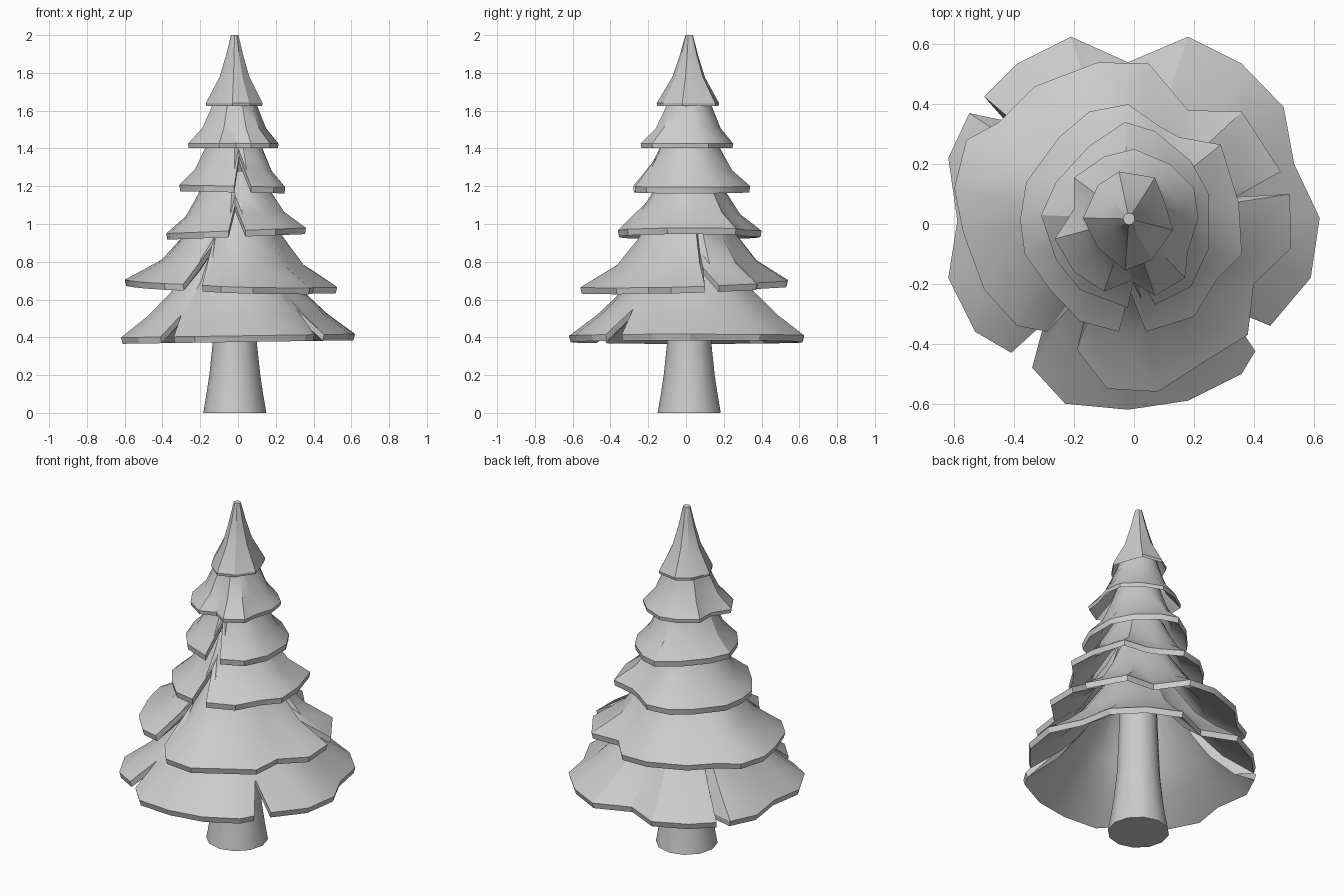
import bpy, bmesh, math

if "Cube" in bpy.data.objects:
    bpy.data.objects.remove(bpy.data.objects["Cube"])

CX, CY = -0.017, 0.017          # trunk axis


def finish(name, bm, angle=30):
    bmesh.ops.recalc_face_normals(bm, faces=bm.faces)
    me = bpy.data.meshes.new(name)
    bm.to_mesh(me)
    bm.free()
    ob = bpy.data.objects.new(name, me)
    bpy.context.collection.objects.link(ob)
    bpy.ops.object.select_all(action='DESELECT')
    ob.select_set(True)
    bpy.context.view_layer.objects.active = ob
    bpy.ops.object.shade_smooth_by_angle(angle=math.radians(angle))
    return ob


def loft(name, rings):
    """Skin a stack of closed rings and cap both ends."""
    bm = bmesh.new()
    vs = [[bm.verts.new(p) for p in ring] for ring in rings]
    n = len(vs[0])
    for a, b in zip(vs, vs[1:]):
        for i in range(n):
            j = (i + 1) % n
            bm.faces.new((a[i], a[j], b[j], b[i]))
    bm.faces.new(vs[0])
    bm.faces.new(vs[-1])
    return finish(name, bm)


def skirt(name, z, top_r, top_z, outline, tilt=(0, 0), curve=((.53, .28), (.25, .62)), thick=.033):
    """Branch tier: outline points are (x, y) or (x, y, z) where z marks a notch apex."""
    rim = [(p[0], p[1], p[2] if len(p) == 3 else z + tilt[0] * p[0] + tilt[1] * p[1])
           for p in outline]
    rim.sort(key=lambda p: math.atan2(p[1] - CY, p[0] - CX))

    def ring(f, g):
        out = []
        for x, y, h in rim:
            dx, dy = x - CX, y - CY
            r = math.hypot(dx, dy)
            q = (top_r + (r - top_r) * f) / r
            out.append((CX + dx * q, CY + dy * q, h + (top_z - h) * g))
        return out

    outer = [ring(f, g) for f, g in ((0, 1),) + tuple(reversed(curve)) + ((1, 0),)]

    def inset(pts, s):
        return [(CX + (x - CX) * s, CY + (y - CY) * s, h - thick) for x, y, h in pts]

    # outer surface, rim edge, then the hollow underside
    inner = [inset(outer[3], .985)] + [inset(r, .93) for r in (outer[2], outer[1], outer[0])]
    return loft(name, outer + inner)


# Trunk
loft("trunk", [[(CX + r * math.cos(2 * math.pi * i / 12), CY + r * math.sin(2 * math.pi * i / 12), z)
                for i in range(12)]
               for r, z in ((.167, 0), (.15, .1), (.135, .2), (.118, .36), (.10, .8))])

# Branch tiers, bottom to top
skirt("branch_tier_1", .408, .15, .95, [
    (-.02, .54), (-.21, .625), (-.39, .535), (-.50, .425), (-.43, .345), (-.55, .37),
    (-.62, .22), (-.59, .01), (-.62, -.18), (-.53, -.36), (-.41, -.43),
    (-.30, -.33, .52), (-.34, -.48), (-.23, -.60), (-.02, -.62), (.18, -.59),
    (.36, -.50), (.405, -.425), (.31, -.28, .55), (.455, -.34), (.59, -.18),
    (.62, .02), (.535, .20), (.50, .39), (.36, .535), (.18, .625)],
    tilt=(.015, 0), curve=((.70, .2), (.43, .43)))

skirt("branch_tier_2", .683, .17, 1.08, [
    (.05, .535), (-.12, .54), (-.33, .46), (-.45, .34), (-.56, .28), (-.60, .12),
    (-.57, -.03), (-.50, -.22), (-.39, -.34), (-.29, -.36), (-.14, -.2, .88),
    (-.19, -.42), (-.09, -.55), (.08, -.56), (.22, -.47), (.38, -.37), (.40, -.2),
    (.525, -.08), (.52, .10), (.34, .09, .77), (.49, .175), (.36, .375), (.18, .38)],
    tilt=(-.03, .03))

skirt("branch_tier_3", .965, .14, 1.28, [
    (-.02, .40), (-.15, .375), (-.25, .29), (-.36, .14), (-.38, .015), (-.365, -.10),
    (-.28, -.22), (-.18, -.325), (-.05, -.36), (-.015, -.22, 1.10), (.04, -.36),
    (.20, -.31), (.28, -.18), (.36, -.10), (.35, .07), (.29, .265), (.15, .29), (.08, .33)],
    tilt=(.04, 0))

skirt("branch_tier_4", 1.2, .12, 1.5, [
    (-.03, .34), (-.15, .26), (-.26, .14), (-.31, .03), (-.26, -.12), (-.18, -.22),
    (-.02, -.28), (.005, -.15, 1.36), (.07, -.27), (.19, -.21), (.25, -.08),
    (.25, .1), (.19, .21), (.07, .31)], tilt=(-.02, 0))

skirt("branch_tier_5", 1.425, .09, 1.72, [
    (0, .25), (-.10, .225), (-.20, .155), (-.20, .05), (-.265, -.05), (-.20, -.16),
    (-.10, -.225), (-.01, -.19), (.07, -.24), (.17, -.18), (.18, -.09), (.215, .02),
    (.20, .12), (.12, .20)], thick=.022)

skirt("tree_top", 1.64, .02, 2.0, [
    (-.05, .175), (-.12, .13), (-.17, .02), (-.12, -.08), (-.03, -.155), (.06, -.12),
    (.13, -.02), (.10, .08), (.07, .155)], curve=((.46, .38), (.2, .7)), thick=.015)
